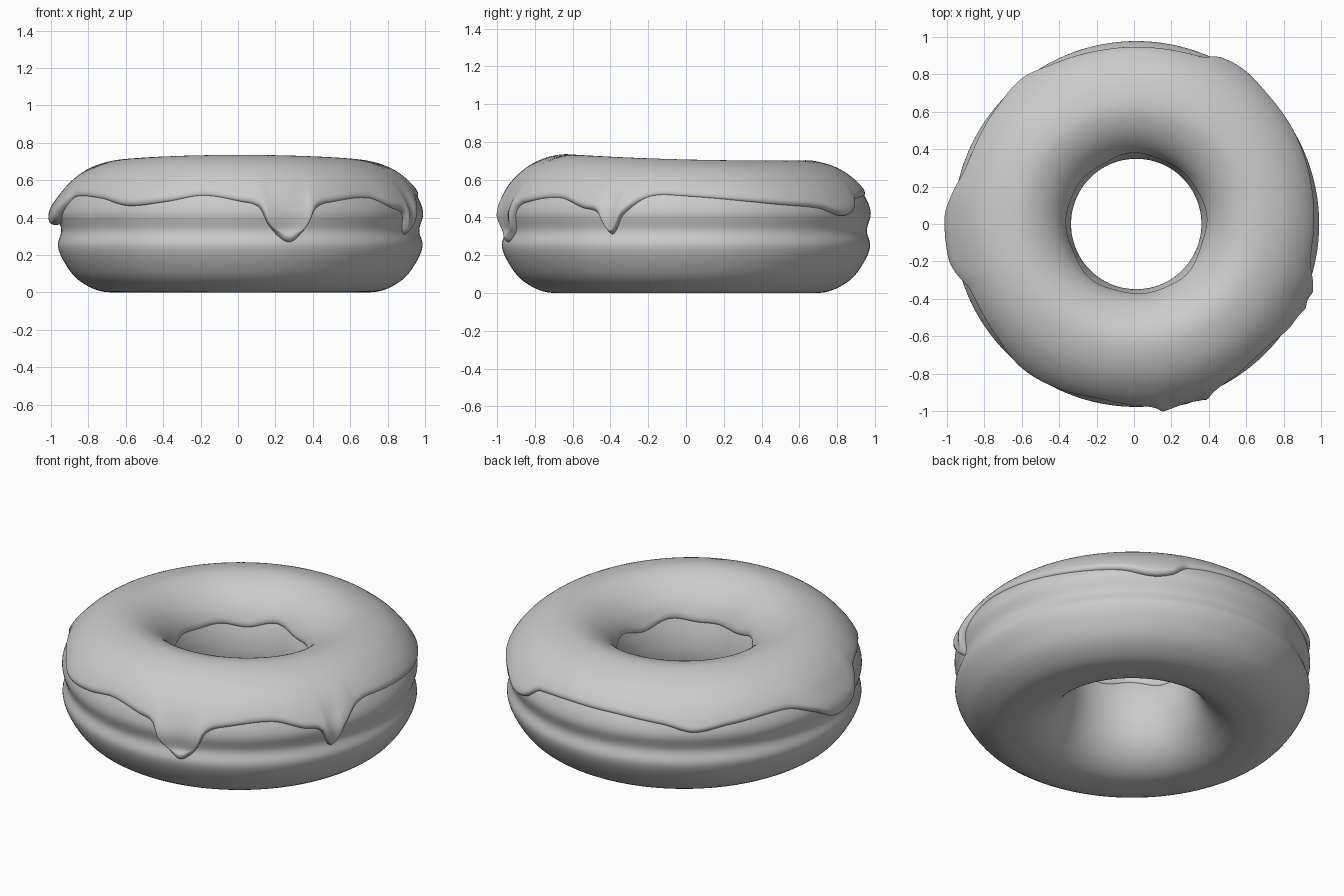
import bpy
import bmesh
from math import sin, cos, radians, sqrt, exp, pi
from mathutils import Vector

cube = bpy.data.objects.get("Cube")
if cube:
    bpy.data.objects.remove(cube, do_unlink=True)

CENTRE_X = 0.012

# Dough cross-section (radius, height), from the base outward, over the top and down the hole
SECTION = [Vector(p) for p in (
    (.64, 0), (.76, .01), (.87, .07), (.94, .16), (.975, .25), (.957, .33), (.978, .42),
    (.955, .5), (.9, .58), (.81, .65), (.7, .69), (.6, .695), (.5, .655), (.42, .58),
    (.375, .48), (.352, .38), (.352, .28), (.385, .16), (.45, .07), (.54, .015))]

# Lower rim of the icing: (angle in degrees, height)
RIM = [(-158, .51), (-141, .5), (-128, .46), (-114, .48), (-102, .51), (-90, .48), (-84, .45),
       (-81, .36), (-75, .27), (-70, .32), (-66, .44), (-59, .48), (-44, .5), (-34, .45),
       (-28, .42), (-24, .31), (-20, .41), (-12, .51), (0, .515), (31, .47), (46, .45),
       (56, .41), (63, .43), (69, .5), (98, .52), (118, .49), (128, .45), (140, .48),
       (161, .5), (171, .44), (180, .37), (190, .38), (197, .46)]


def clamp(x):
    return max(0.0, min(1.0, x))


def section(u):
    """Smooth closed curve through the section points."""
    n = len(SECTION)
    i = int(u // 1)
    t = u - i
    a, b, c, d = (SECTION[(i + k) % n] for k in (-1, 0, 1, 2))
    p = b + (c - a) * (t / 2) + (2 * a - 5 * b + 4 * c - d) * (t * t / 2) \
        + (3 * b - a - 3 * c + d) * (t ** 3 / 2)
    return Vector((p.x, max(0.0, p.y)))


def normal(u):
    t = (section(u + .02) - section(u - .02)).normalized()
    return Vector((t.y, -t.x))


def find_height(z, low, high):
    """Curve parameter at height z, where low lies beneath high."""
    for _ in range(30):
        mid = (low + high) / 2
        if section(mid).y < z:
            low = mid
        else:
            high = mid
    return low


def rim_height(deg):
    """Periodic cubic interpolation of the rim."""
    n = len(RIM)
    deg = (deg - RIM[0][0]) % 360 + RIM[0][0]

    def key(k):
        a, z = RIM[k % n]
        return a + 360 * (k // n), z

    i = max(k for k in range(n) if RIM[k][0] <= deg)
    (a0, z0), (a1, z1), (a2, z2), (a3, z3) = (key(i + k) for k in (-1, 0, 1, 2))
    h = a2 - a1
    t = (deg - a1) / h
    m1 = (z2 - z0) / (a2 - a0) * h
    m2 = (z3 - z1) / (a3 - a1) * h
    return ((2 * t ** 3 - 3 * t * t + 1) * z1 + (t ** 3 - 2 * t * t + t) * m1
            + (3 * t * t - 2 * t ** 3) * z2 + (t ** 3 - t * t) * m2)


def place(p, ang):
    """Turn a section point into space, with a gently uneven top."""
    sway = -.016 * sin(ang) - .006 * cos(2 * ang)
    z = p.y + sway * clamp((p.y - .4) / .3)
    return CENTRE_X + p.x * cos(ang), p.x * sin(ang), z


def sweep(name, rings, closed, material):
    """Skin a ring of cross-sections."""
    bm = bmesh.new()
    verts = [[bm.verts.new(co) for co in ring] for ring in rings]
    m = len(rings[0])
    for i, ring in enumerate(verts):
        after = verts[(i + 1) % len(verts)]
        for j in range(m if closed else m - 1):
            k = (j + 1) % m
            bm.faces.new((ring[j], after[j], after[k], ring[k]))
    mesh = bpy.data.meshes.new(name)
    bm.to_mesh(mesh)
    bm.free()
    mesh.polygons.foreach_set("use_smooth", [True] * len(mesh.polygons))
    mesh.materials.append(material)
    obj = bpy.data.objects.new(name, mesh)
    bpy.context.collection.objects.link(obj)
    return obj


grey = bpy.data.materials.new("plain_grey")
grey.use_nodes = True
grey.diffuse_color = (.6, .6, .6, 1)
grey.node_tree.nodes["Principled BSDF"].inputs["Base Color"].default_value = (.6, .6, .6, 1)

# Dough ring
STEPS = 5
outline = [section(k / STEPS) for k in range(len(SECTION) * STEPS)]
sweep("dough", [[place(p, 2 * pi * i / 128) for p in outline] for i in range(128)], True, grey)

# Icing shell: follows the dough, with rounded rims and fuller drips
AROUND, ACROSS = 480, 56
rings = []
for i in range(AROUND):
    deg = 360 * i / AROUND
    ang = radians(deg)
    rim = rim_height(deg)
    outer = find_height(rim, 3, 10.5)
    inner = find_height(.49 + .012 * sin(5 * ang) + .01 * sin(8 * ang + 1), 17, 12)
    drip = clamp((.5 - rim) / .12)
    flare = exp(-((deg - 182) / 11) ** 2)
    ring = []
    for j in range(ACROSS + 1):
        v = (1 - cos(pi * j / ACROSS)) / 2
        u = outer + (inner - outer) * v
        from_rim = (u - outer) * .1
        from_end = min(from_rim, (inner - u) * .1)
        thick = .018 + (.022 * drip + .016 * flare) * exp(-(from_rim / .13) ** 2)
        round_off = sqrt(1 - (1 - clamp(from_end / .035)) ** 2)
        ring.append(place(section(u) + normal(u) * (thick * round_off - .003), ang))
    rings.append(ring)
sweep("icing", rings, False, grey)
